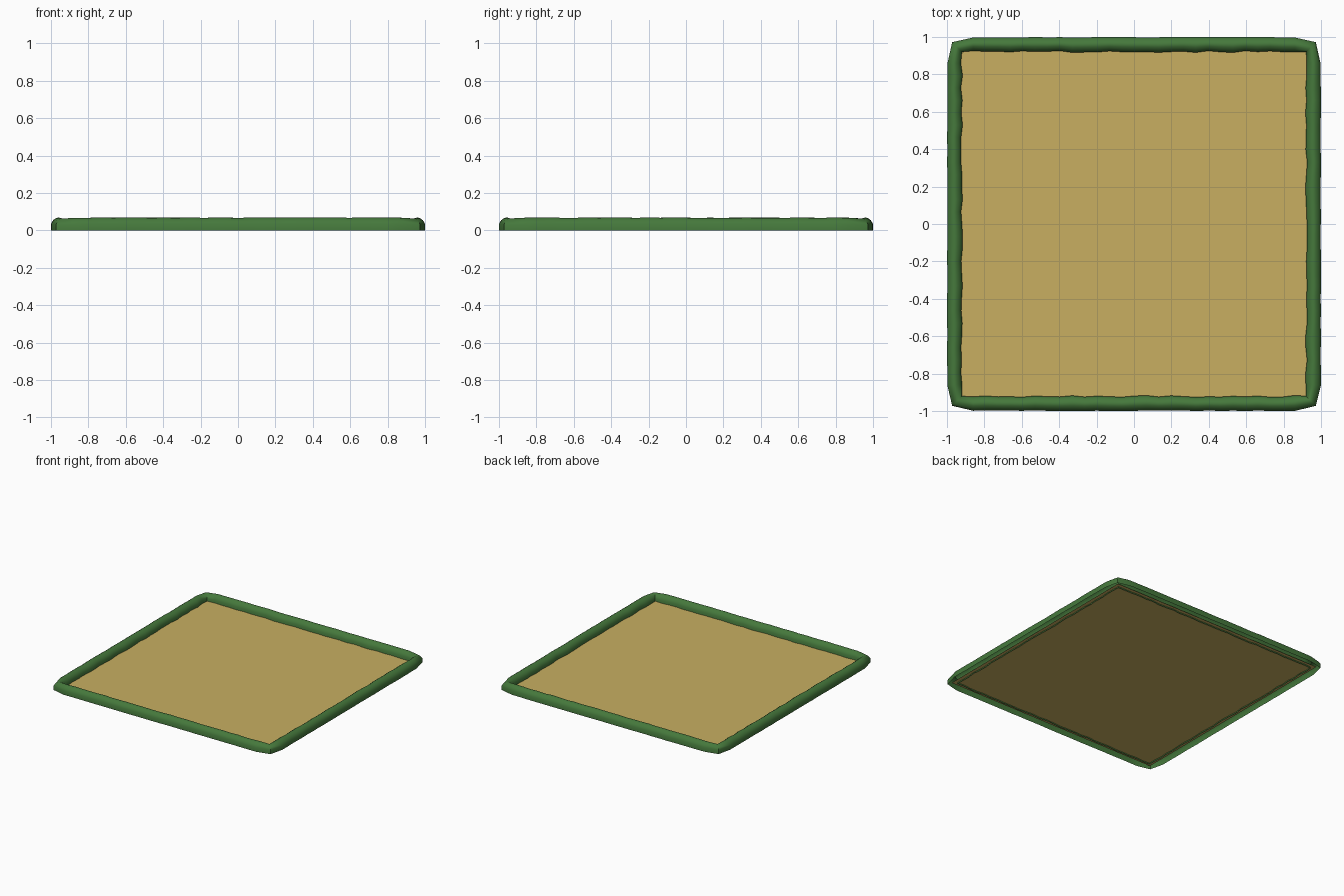
import bpy, bmesh, random
from mathutils import Vector, Matrix

if "Cube" in bpy.data.objects:
    bpy.data.objects.remove(bpy.data.objects["Cube"])

random.seed(4)


def material(name, color):
    m = bpy.data.materials.new(name)
    m.diffuse_color = (*color, 1)
    m.use_nodes = True
    m.node_tree.nodes["Principled BSDF"].inputs["Base Color"].default_value = m.diffuse_color
    return m


def finish(name, bm, mat):
    mesh = bpy.data.meshes.new(name)
    bm.to_mesh(mesh)
    bm.free()
    mesh.materials.append(mat)
    obj = bpy.data.objects.new(name, mesh)
    bpy.context.collection.objects.link(obj)
    return obj


tan = material("tan", (0.58, 0.43, 0.12))
green = material("green", (0.06, 0.19, 0.045))

# flat ground panel, tucked under the border
bm = bmesh.new()
bmesh.ops.create_grid(bm, x_segments=1, y_segments=1, size=0.95,
                      matrix=Matrix.Translation((0, 0, 0.01)))
finish("ground_panel", bm, tan)

# rounded border: arched section, open below, swept around the square
profile = [(0, 0), (0.0, 0.035), (0.15, 0.054), (0.35, 0.065), (0.5, 0.068),
           (0.65, 0.065), (0.85, 0.054), (1, 0.035), (1, 0)]
steps = 26
stations = []
for side in range(4):
    rot = Matrix.Rotation(side * 1.5707963, 3, 'Z')
    # blunt corner, then the slightly uneven straight run
    stations.append((rot @ Vector((0.92, -0.92, 0)),
                     rot @ Vector((0.972, -0.972, 0)), 0.93))
    for i in range(steps + 1):
        y = -0.86 + 1.72 * i / steps
        inner = 0.921 + random.uniform(-0.005, 0.005)
        outer = 1.0 - random.uniform(0, 0.003)
        stations.append((rot @ Vector((inner, y, 0)),
                         rot @ Vector((outer, y, 0)),
                         random.uniform(0.98, 1.01)))

bm = bmesh.new()
rings = [[bm.verts.new(a.lerp(b, t) + Vector((0, 0, z * h))) for t, z in profile]
         for a, b, h in stations]
for k, ring in enumerate(rings):
    nxt = rings[(k + 1) % len(rings)]
    for j in range(len(profile) - 1):
        bm.faces.new((ring[j], ring[j + 1], nxt[j + 1], nxt[j]))
bmesh.ops.recalc_face_normals(bm, faces=bm.faces)
# make the arch face upward
bm.normal_update()
if sum(f.normal.z * f.calc_area() for f in bm.faces) < 0:
    bmesh.ops.reverse_faces(bm, faces=bm.faces)
border = finish("grass_border", bm, green)
bpy.context.view_layer.objects.active = border
border.select_set(True)
bpy.ops.object.shade_smooth_by_angle(angle=0.9)
